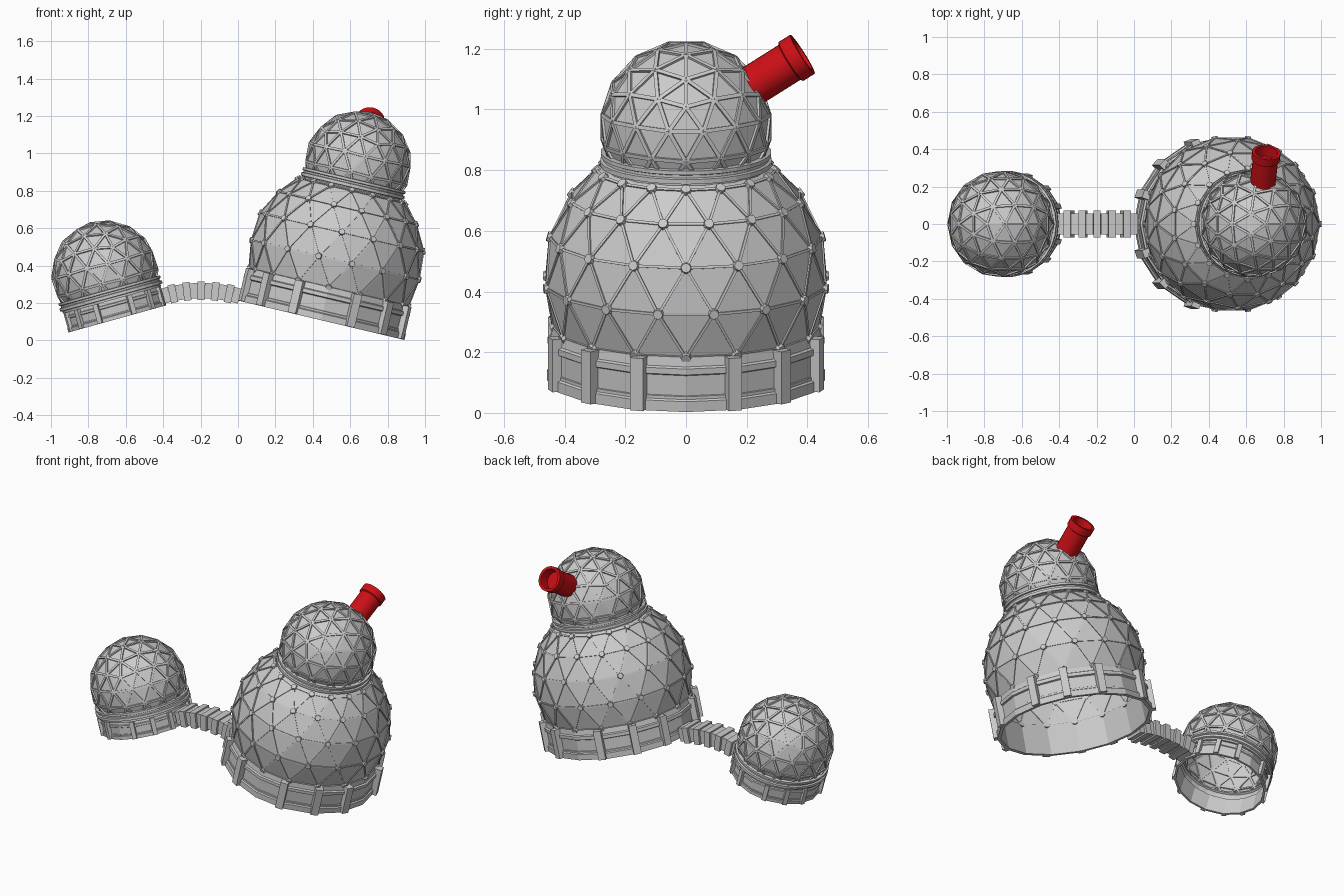
import bpy, bmesh
from math import sin, cos, radians, pi
from mathutils import Matrix, Vector

if "Cube" in bpy.data.objects:
    bpy.data.objects.remove(bpy.data.objects["Cube"])

# tilted frames of the two buildings (origin at centre of each base)
BIG = Matrix.Translation((0.444, 0, 0.108)) @ Matrix.Rotation(radians(13.3), 4, 'Y')
SMALL = Matrix.Translation((-0.645, 0, 0.115)) @ Matrix.Rotation(radians(-15.5), 4, 'Y')


def finish(name, bm, mat=Matrix.Identity(4), fix=True):
    if fix:
        bmesh.ops.recalc_face_normals(bm, faces=bm.faces)
    me = bpy.data.meshes.new(name)
    bm.to_mesh(me)
    bm.free()
    ob = bpy.data.objects.new(name, me)
    ob.matrix_world = mat
    bpy.context.collection.objects.link(ob)
    return ob


def box(bm, centre, size, rot=Matrix.Identity(4)):
    m = Matrix.Translation(centre) @ rot @ Matrix.Diagonal((*size, 1))
    bmesh.ops.create_cube(bm, size=1, matrix=m)


def lathe(name, profile, n, mat, closed=True):
    bm = bmesh.new()
    rings = [[bm.verts.new((r * cos(2 * pi * i / n), r * sin(2 * pi * i / n), z))
              for i in range(n)] for r, z in profile]
    for k in range(len(rings) if closed else len(rings) - 1):
        a, b = rings[k], rings[(k + 1) % len(rings)]
        for i in range(n):
            j = (i + 1) % n
            bm.faces.new((a[i], a[j], b[j], b[i]))
    return finish(name, bm, mat)


def lattice(name, src, centre, width, depth, mat):
    """Square bars along every edge of a dome mesh."""
    bm = bmesh.new()
    for e in src.edges:
        a, b = e.verts[0].co, e.verts[1].co
        mid = (a + b) / 2
        x = (b - a).normalized()
        z = (mid - centre).normalized()
        y = z.cross(x).normalized()
        z = x.cross(y)
        rot = Matrix((x, y, z)).transposed().to_4x4()
        box(bm, mid, ((b - a).length, width, depth), rot)
    finish(name, bm, mat)


def geodesic_dome(name, radius, z, cut, mat):
    bm = bmesh.new()
    bmesh.ops.create_icosphere(bm, subdivisions=1, radius=1)
    bmesh.ops.subdivide_edges(bm, edges=bm.edges[:], cuts=2, use_grid_fill=True)
    c = Vector((0, 0, z))
    for v in bm.verts:
        v.co = v.co.normalized() * radius + c
    bmesh.ops.bisect_plane(bm, geom=bm.verts[:] + bm.edges[:] + bm.faces[:],
                           plane_co=(0, 0, cut), plane_no=(0, 0, 1), clear_inner=True)
    lattice(name + "_struts", bm, c, 0.013, 0.014, mat)
    finish(name + "_panels", bm, mat, False)


def collar(name, z, mat):
    lathe(name, [(0.262, z), (0.272, z), (0.272, z + .012), (0.284, z + .014),
                 (0.284, z + .03), (0.274, z + .033), (0.274, z + .042),
                 (0.282, z + .045), (0.282, z + .058), (0.262, z + .06)], 30, mat)


def base(name, s, mat):
    # low faceted wall with raised rails
    prof = [(.436, 0), (.458, 0), (.458, .035), (.45, .04), (.45, .05), (.446, .052),
            (.446, .12), (.456, .125), (.456, .145), (.446, .15), (.441, .182), (.43, .182)]
    lathe(name + "_wall", [(r * s, z * s) for r, z in prof], 16, mat)
    # upright posts, mirrored in both directions
    bm = bmesh.new()
    for deg in (20, 44, 70):
        for a in (deg, -deg, 180 - deg, 180 + deg):
            t = radians(a)
            r = 0.455 * s
            box(bm, (r * cos(t), r * sin(t), 0.091 * s),
                (0.042 * s, 0.045 * s, 0.178 * s), Matrix.Rotation(t, 4, 'Z'))
    finish(name + "_posts", bm, mat)


# main body: staggered rings of sixteen nodes
R, CZ, N = 0.468, 0.348, 16
centre = Vector((0, 0, CZ))
bm = bmesh.new()
rows = []
for k, el in enumerate((-21, -2, 17, 35, 51)):
    e = radians(el)
    rows.append([bm.verts.new((R * cos(e) * cos((i + k % 2 / 2) * 2 * pi / N),
                               R * cos(e) * sin((i + k % 2 / 2) * 2 * pi / N),
                               CZ + R * sin(e))) for i in range(N)])
for k in range(4):
    for i in range(N):
        a, a2 = rows[k][i], rows[k][(i + 1) % N]
        b, b2 = rows[k + 1][(i + k % 2) % N], rows[k + 1][(i + 1 + k % 2) % N]
        bm.faces.new((a, a2, b))
        bm.faces.new((a2, b2, b))
lattice("body_struts", bm, centre, 0.009, 0.009, BIG)

# round node plates on the body
nodes = bmesh.new()
for v in bm.verts:
    d = (v.co - centre).normalized()
    m = Matrix.Translation(v.co) @ d.to_track_quat('Z', 'Y').to_matrix().to_4x4()
    bmesh.ops.create_cone(nodes, cap_ends=True, segments=8, radius1=0.02,
                          radius2=0.016, depth=0.02, matrix=m)
finish("body_nodes", nodes, BIG)
# closing deck between the body and upper dome
lathe("body_top_deck", [(R * cos(radians(51)), CZ + R * sin(radians(51))), (0.262, 0.73)], N, BIG, False)
finish("body_panels", bm, BIG)

base("body_base", 1.0, BIG)
collar("upper_collar", 0.716, BIG)
geodesic_dome("upper_dome", 0.28, 0.858, 0.765, BIG)

# side building
base("side_base", 0.592, SMALL)
collar("side_collar", 0.105, SMALL)
geodesic_dome("side_dome", 0.28, 0.25, 0.155, SMALL)

# arched bridge of alternating ribs
bm = bmesh.new()
COUNT = 11
for i in range(COUNT):
    t = (i + 0.5) / COUNT
    x = -0.405 + 0.415 * t
    z = 0.236 + 0.03 * (1 - (2 * t - 1) ** 2)
    big = i % 2
    slope = -0.29 * (2 * t - 1)
    box(bm, (x, 0, z), (0.039, 0.142 if big else 0.112, 0.098 if big else 0.082),
        Matrix.Rotation(-slope, 4, 'Y'))
finish("bridge", bm)

# red telescope tube with flange and recessed mouth
start, end = Vector((0.685, 0.19, 1.06)), Vector((0.708, 0.384, 1.182))
d = end - start
L = d.length
tube_frame = Matrix.Translation(start) @ d.to_track_quat('Z', 'Y').to_matrix().to_4x4()
tube = lathe("telescope_tube", [(0.001, -0.02), (0.068, -0.02), (0.068, L - 0.05),
                                (0.076, L - 0.045), (0.076, L), (0.06, L),
                                (0.055, L - 0.06), (0.001, L - 0.06)], 24, tube_frame)
red = bpy.data.materials.new("red_paint")
red.diffuse_color = (0.6, 0.005, 0.008, 1)
red.use_nodes = True
red.node_tree.nodes["Principled BSDF"].inputs["Base Color"].default_value = red.diffuse_color
tube.data.materials.append(red)
bpy.context.view_layer.objects.active = tube
tube.select_set(True)
bpy.ops.object.shade_smooth_by_angle(angle=radians(30))
